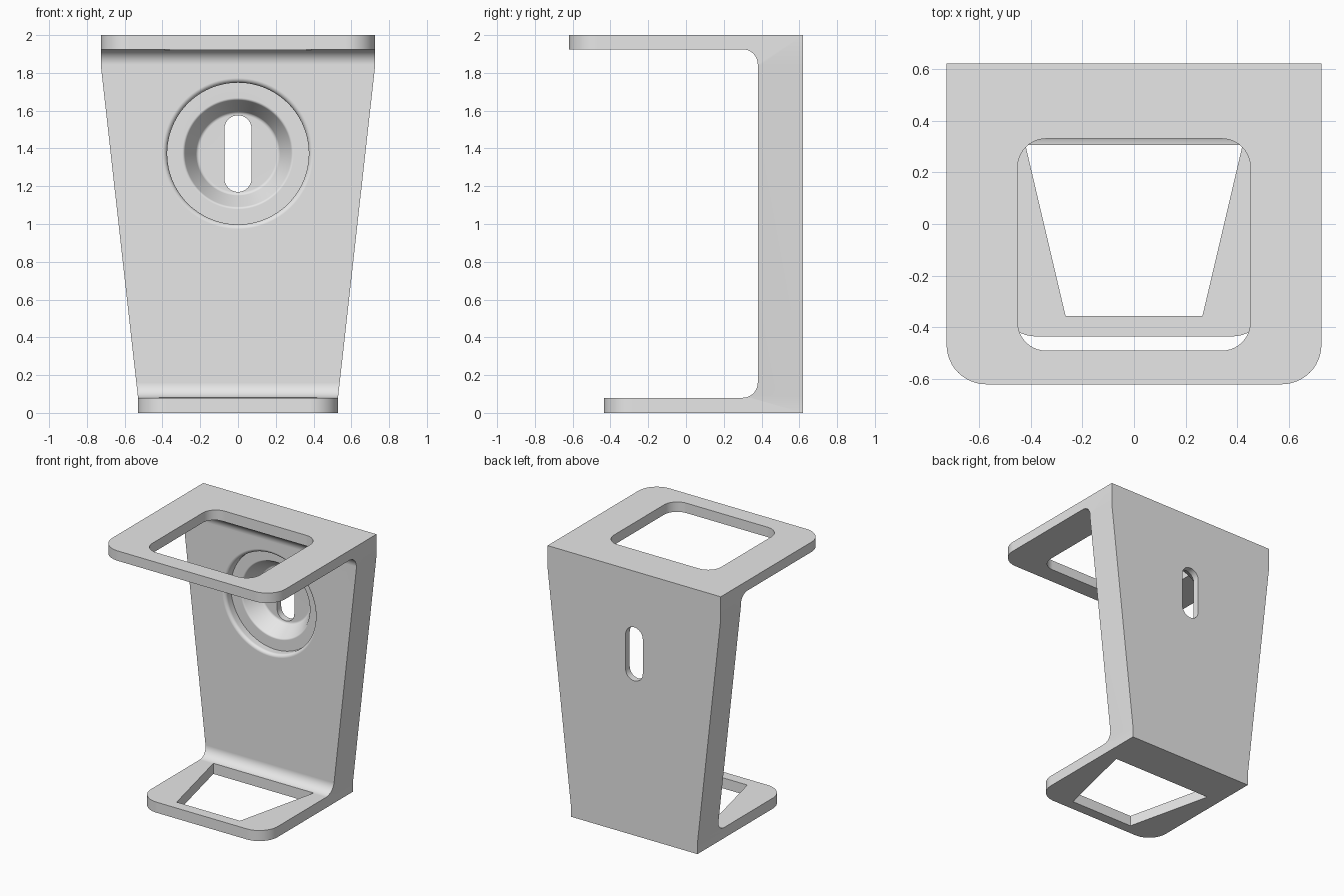
import bpy, bmesh, math
from mathutils import Vector

cube = bpy.data.objects.get("Cube")
if cube:
    bpy.data.objects.remove(cube, do_unlink=True)

grey = bpy.data.materials.new("light_grey")
grey.use_nodes = True
grey.diffuse_color = (0.8, 0.8, 0.8, 1)
grey.node_tree.nodes["Principled BSDF"].inputs["Base Color"].default_value = (0.8, 0.8, 0.8, 1)


def to_object(name, bm):
    bmesh.ops.recalc_face_normals(bm, faces=bm.faces)
    mesh = bpy.data.meshes.new(name)
    bm.to_mesh(mesh)
    bm.free()
    mesh.materials.append(grey)
    obj = bpy.data.objects.new(name, mesh)
    bpy.context.collection.objects.link(obj)
    return obj


def prism(name, points, axis, start, end):
    """Extrude a 2D outline along axis x, y or z."""
    bm = bmesh.new()
    place = {"x": lambda a, b: (start, a, b),
             "y": lambda a, b: (a, start, b),
             "z": lambda a, b: (a, b, start)}[axis]
    face = bm.faces.new([bm.verts.new(place(a, b)) for a, b in points])
    out = bmesh.ops.extrude_face_region(bm, geom=[face])
    shift = Vector([end - start if axis == k else 0 for k in "xyz"])
    bmesh.ops.translate(bm, vec=shift, verts=[g for g in out["geom"] if isinstance(g, bmesh.types.BMVert)])
    return to_object(name, bm)


def arc(cx, cy, r, a0, a1, steps=10):
    angles = [math.radians(a0 + (a1 - a0) * i / steps) for i in range(steps + 1)]
    return [(cx + r * math.cos(a), cy + r * math.sin(a)) for a in angles]


def rounded_rect(x, y0, y1, r):
    corners = [(x - r, y1 - r, 0), (r - x, y1 - r, 90), (r - x, y0 + r, 180), (x - r, y0 + r, 270)]
    return [p for cx, cy, a in corners for p in arc(cx, cy, r, a, a + 90)]


def lathe(name, profile, z, steps=96):
    """Spin a (radius, depth) profile about a y-axis line at height z."""
    bm = bmesh.new()
    verts = [bm.verts.new((r, y, z)) for r, y in profile]
    edges = [bm.edges.new(pair) for pair in zip(verts, verts[1:])]
    bmesh.ops.spin(bm, geom=verts + edges, cent=(0, 0, z), axis=(0, 1, 0),
                   angle=math.tau, steps=steps, use_duplicate=False)
    bmesh.ops.remove_doubles(bm, verts=bm.verts, dist=1e-4)
    return to_object(name, bm)


def boolean(obj, cutter, operation):
    cutter.hide_render = True
    mod = obj.modifiers.new(operation.lower(), "BOOLEAN")
    mod.operation, mod.solver, mod.object = operation, "EXACT", cutter
    bpy.context.view_layer.objects.active = obj
    bpy.ops.object.modifier_apply(modifier=mod.name)
    bpy.data.objects.remove(cutter, do_unlink=True)


# C-shaped side profile with filleted inner corners
side = [(0.62, 0), (0.62, 2), (-0.62, 2), (-0.62, 1.925)]
side += arc(0.30, 1.845, 0.08, 90, 0) + arc(0.30, 0.16, 0.08, 0, -90)
side += [(-0.435, 0.08), (-0.435, 0)]
bracket = prism("bracket_body", side, "x", -1, 1)

# Tapered front outline
half = [(0.53, -0.1), (0.53, 0.085), (0.725, 1.83), (0.725, 2.1)]
outline = half + [(-x, z) for x, z in reversed(half)]
boolean(bracket, prism("taper_outline", outline, "y", -1, 1), "INTERSECT")

# Rounded front corners of both shelves
bm = bmesh.new()
bm.from_mesh(bracket.data)
corners = [e for e in bm.edges
           if all(v.co.y < -0.4 for v in e.verts)
           and abs(e.verts[0].co.z - e.verts[1].co.z) > 0.05]
bmesh.ops.bevel(bm, geom=corners, offset=0.153, segments=12, profile=0.5, affect="EDGES")
bm.to_mesh(bracket.data)
bm.free()

# Shelf openings
boolean(bracket, prism("top_opening", rounded_rect(0.45, -0.49, 0.33, 0.11), "z", 1.8, 2.2), "DIFFERENCE")
trapezoid = [(0.42, 0.305), (-0.42, 0.305), (-0.265, -0.355), (0.265, -0.355)]
boolean(bracket, prism("bottom_opening", trapezoid, "z", -0.1, 0.2), "DIFFERENCE")

# Stepped round recess with a rounded rim, then the keyhole slot
recess = [(0, 0.3), (0.4, 0.3)] + arc(0.4, 0.405, 0.025, 270, 180, 6)
recess += [(0.375, 0.45)] + arc(0.295, 0.465, 0.015, 270, 195, 4)
recess += arc(0.205, 0.55, 0.02, 10, 90, 4) + [(0, 0.57)]
boolean(bracket, lathe("recess_cutter", recess, 1.373), "DIFFERENCE")
boolean(bracket, prism("slot_cutter", rounded_rect(0.072, 1.17, 1.575, 0.0715), "y", 0.2, 0.8), "DIFFERENCE")

# Smooth fillets with flat faces kept flat
bpy.ops.object.select_all(action="DESELECT")
bracket.select_set(True)
bpy.context.view_layer.objects.active = bracket
bpy.ops.object.shade_smooth_by_angle(angle=math.radians(30))
weighted = bracket.modifiers.new("flat_normals", "WEIGHTED_NORMAL")
weighted.keep_sharp = True
